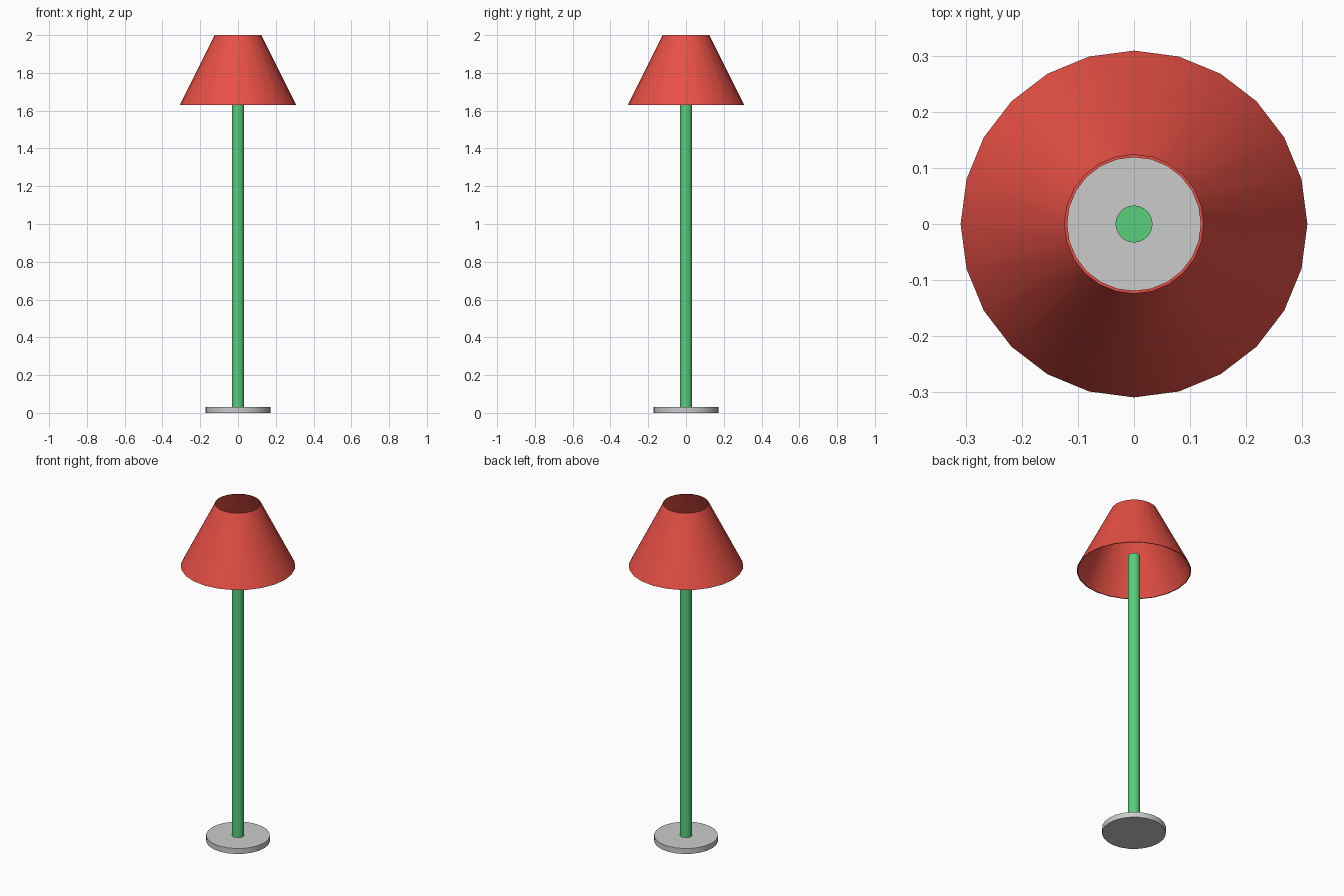
import bpy
import math

if "Cube" in bpy.data.objects:
    bpy.data.objects.remove(bpy.data.objects["Cube"])

SIDES = 24


def lathe(name, profile, closed=False, color=None):
    """Revolve an (r, z) profile about z; open profiles get end caps."""
    verts = [(r * math.cos(2 * math.pi * i / SIDES), r * math.sin(2 * math.pi * i / SIDES), z)
             for r, z in profile for i in range(SIDES)]
    n = len(profile)
    faces = []
    for k in range(n if closed else n - 1):
        a, b = k * SIDES, ((k + 1) % n) * SIDES
        for i in range(SIDES):
            j = (i + 1) % SIDES
            faces.append((a + i, a + j, b + j, b + i))
    if not closed:
        faces.append(tuple(reversed(range(SIDES))))
        faces.append(tuple(range((n - 1) * SIDES, n * SIDES)))
    mesh = bpy.data.meshes.new(name)
    mesh.from_pydata(verts, [], faces)
    obj = bpy.data.objects.new(name, mesh)
    bpy.context.collection.objects.link(obj)
    if color:
        mat = bpy.data.materials.new(name + "_color")
        mat.diffuse_color = color
        mat.use_nodes = True
        mat.node_tree.nodes["Principled BSDF"].inputs["Base Color"].default_value = mat.diffuse_color
        mesh.materials.append(mat)
    bpy.ops.object.select_all(action='DESELECT')
    obj.select_set(True)
    bpy.context.view_layer.objects.active = obj
    bpy.ops.object.shade_smooth_by_angle(angle=math.radians(35))
    return obj


# Round foot
lathe("base", [(0.172, 0.0), (0.172, 0.032)])

# Upright post, ending inside the shade
lathe("pole", [(0.033, 0.03), (0.033, 1.72)], color=(0.1, 0.62, 0.2, 1))

# Thin open conical shade: outer wall up, inner wall down
lathe("shade", [(0.309, 1.63), (0.124, 2.0), (0.119, 2.0), (0.304, 1.63)],
      closed=True, color=(0.8, 0.08, 0.06, 1))
